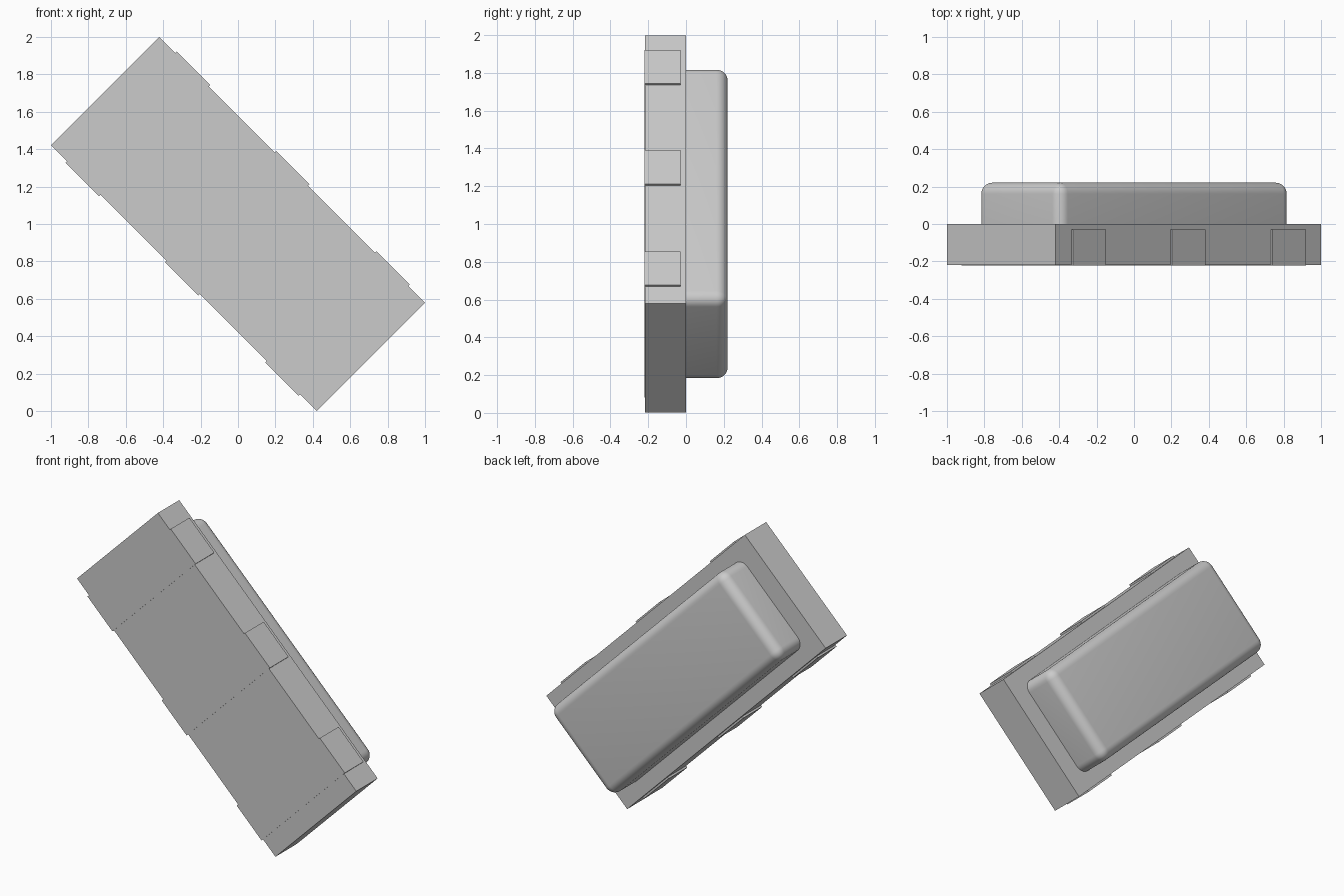
import bpy, bmesh, math
from mathutils import Matrix

cube = bpy.data.objects.get("Cube")
if cube:
    bpy.data.objects.remove(cube, do_unlink=True)

grey = bpy.data.materials.new("light_grey")
grey.use_nodes = True
colour = (0.6, 0.6, 0.6, 1)
grey.diffuse_color = colour
grey.node_tree.nodes["Principled BSDF"].inputs["Base Color"].default_value = colour

# The whole assembly is tilted 45 degrees about the depth axis
TILT = Matrix.Translation((0, 0, 1)) @ Matrix.Rotation(math.radians(45), 4, 'Y')


def block(name, along, half_len, half_wid, y0, y1, radius=0):
    """Box along the tilted axis; a radius rounds every edge not on its front."""
    bm = bmesh.new()
    bmesh.ops.create_cube(bm, size=2)
    for v in bm.verts:
        v.co = (along + v.co.x * half_len,
                y0 if v.co.y < 0 else y1,
                v.co.z * half_wid)
    if radius:
        edges = [e for e in bm.edges if max(v.co.y for v in e.verts) > y0 + 0.01]
        bmesh.ops.bevel(bm, geom=edges, offset=radius, segments=8,
                        profile=0.5, affect='EDGES')
    bm.transform(TILT)
    bmesh.ops.recalc_face_normals(bm, faces=bm.faces)
    mesh = bpy.data.meshes.new(name)
    bm.to_mesh(mesh)
    bm.free()
    mesh.materials.append(grey)
    obj = bpy.data.objects.new(name, mesh)
    bpy.context.collection.objects.link(obj)
    return obj


# Flat rectangular slab
block("base_slab", 0, 1.004, 0.409, -0.218, 0)

# Three bands crossing the slab, barely proud of its front and sides
for i, along in enumerate((-0.757, -0.006, 0.752)):
    block(f"cross_band_{i + 1}", along, 0.126, 0.421, -0.221, -0.03)

# Rounded housing on the back
housing = block("rear_housing", 0, 0.875, 0.315, 0, 0.221, 0.06)
bpy.ops.object.select_all(action='DESELECT')
housing.select_set(True)
bpy.context.view_layer.objects.active = housing
bpy.ops.object.shade_smooth_by_angle(angle=math.radians(30))
